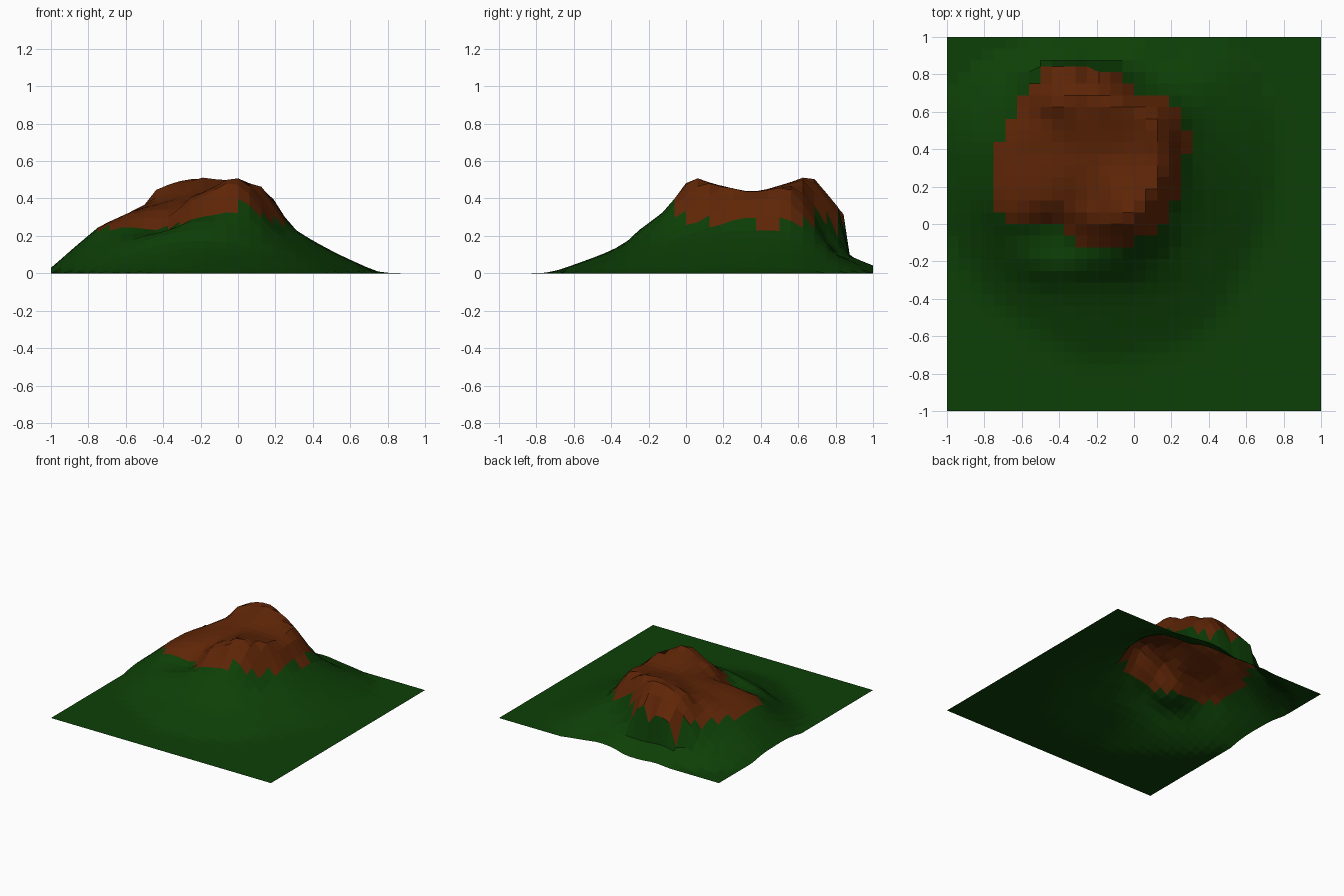
import bpy, bmesh, math

if "Cube" in bpy.data.objects:
    bpy.data.objects.remove(bpy.data.objects["Cube"])

N = 32                      # grid cells per side
CX, CY = -0.2, 0.35         # centre of the mountain
TOP = 0.43                  # height in the hollow between the two summits

# One spoke every 30 degrees, counter-clockwise from +x:
# rim radius, rim z, tree-line radius, tree-line z, radius at z .18, at z .10, at z 0
SPOKES = [
    (.36, .435, .48, .25, .59, .74, .96),
    (.38, .46, .52, .25, .60, .74, .98),
    (.32, .50, .43, .29, .48, .55, .85),
    (.32, .525, .475, .34, .495, .51, .64),
    (.37, .48, .55, .29, .565, .575, .73),
    (.35, .365, .51, .25, .57, .65, .83),
    (.33, .345, .53, .255, .63, .72, .83),
    (.40, .33, .59, .25, .66, .75, .90),
    (.30, .33, .42, .225, .66, .74, .95),
    (.33, .43, .48, .29, .63, .80, 1.08),
    (.37, .515, .50, .35, .62, .80, 1.08),
    (.36, .47, .47, .27, .59, .75, .97),
]


def spoke(x, y):
    """Distance from the centre and the blended spoke profile there."""
    dx, dy = x - CX, y - CY
    a = (math.atan2(dy, dx) % math.tau) / math.tau * 12
    i = int(a)
    t = a - i
    t = t * t * (3 - 2 * t)
    s, e = SPOKES[i % 12], SPOKES[(i + 1) % 12]
    return math.hypot(dx, dy), [p + (q - p) * t for p, q in zip(s, e)]


def height(x, y):
    r, (r1, z1, r2, z2, r3, r4, r5) = spoke(x, y)
    pts = [(0, TOP), (r1, z1), (r2, z2), (r3, .18), (r4, .10), (r5, 0)]
    for (ra, za), (rb, zb) in zip(pts, pts[1:]):
        if r <= rb:
            return za + (zb - za) * (r - ra) / (rb - ra)
    return 0.0


def material(name, rgb):
    m = bpy.data.materials.new(name)
    m.diffuse_color = (*rgb, 1)
    m.use_nodes = True
    m.node_tree.nodes["Principled BSDF"].inputs["Base Color"].default_value = m.diffuse_color
    return m


# Ground sheet raised into the mountain
bm = bmesh.new()
bmesh.ops.create_grid(bm, x_segments=N, y_segments=N, size=1)
for v in bm.verts:
    # Rows behind the back cliff are pinched together to make it steep
    if .79 < v.co.y < .83 and -.55 < v.co.x < -.2:
        v.co.y += .03
    v.co.z = height(v.co.x, v.co.y)

# Soften the hollow and the foot of the slopes, keeping summits crisp
for _ in range(2):
    new = {}
    for v in bm.verts:
        r, s = spoke(v.co.x, v.co.y)
        foot = v.co.z < .2 and v.co.y < .75
        if not v.is_boundary and (foot or r < s[0] - .05):
            near = [e.other_vert(v).co.z for e in v.link_edges]
            new[v] = (v.co.z + sum(near) / len(near)) / 2
    for v, z in new.items():
        v.co.z = z

# Grassy ledge on the front slope
for v in bm.verts:
    dx, dy = (v.co.x + .22) / .32, (v.co.y + .22) / .075
    v.co.z += .035 * math.exp(-dx * dx - dy * dy)

# Bare rock inside the tree line, grass outside
for f in bm.faces:
    c = f.calc_center_median()
    r, s = spoke(c.x, c.y)
    f.material_index = 1 if r < s[2] else 0
    f.smooth = False

me = bpy.data.meshes.new("mountain")
bm.to_mesh(me)
bm.free()
me.materials.append(material("grass", (.004, .05, .002)))
me.materials.append(material("rock", (.115, .019, .002)))
ob = bpy.data.objects.new("mountain", me)
bpy.context.collection.objects.link(ob)
